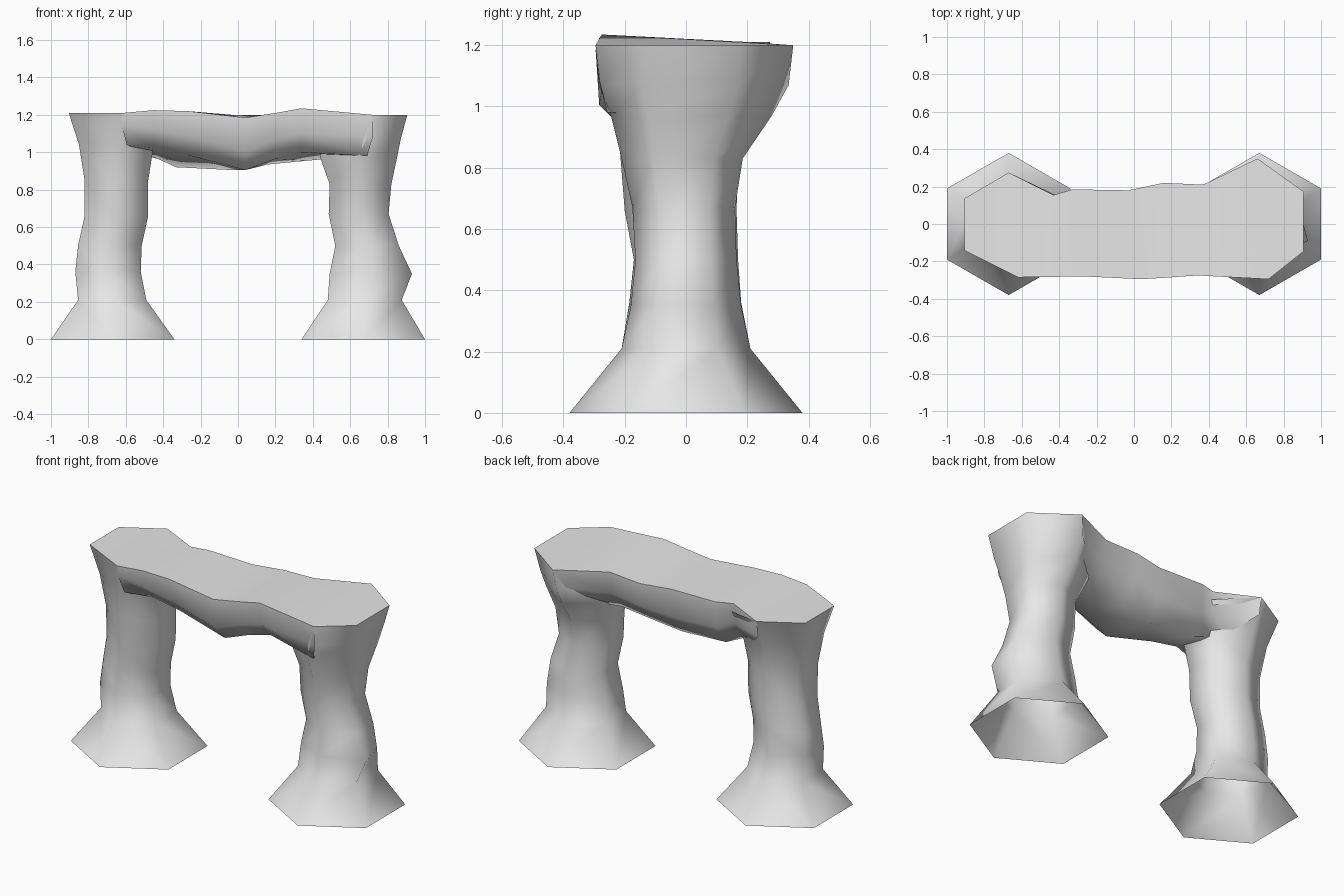
import bpy
import bmesh

cube = bpy.data.objects.get("Cube")
if cube:
    bpy.data.objects.remove(cube, do_unlink=True)

stone = bpy.data.materials.new("grey_stone")
stone.use_nodes = True
GREY = (0.8, 0.8, 0.8, 1)
stone.diffuse_color = GREY
stone.node_tree.nodes["Principled BSDF"].inputs["Base Color"].default_value = GREY


def finish(name, bm, up=False):
    """Turn a bmesh into a smooth stone object."""
    bmesh.ops.recalc_face_normals(bm, faces=bm.faces)
    if up and sum(f.normal.z for f in bm.faces) < 0:
        bmesh.ops.reverse_faces(bm, faces=bm.faces)
    for f in bm.faces:
        f.smooth = True
    mesh = bpy.data.meshes.new(name)
    bm.to_mesh(mesh)
    bm.free()
    mesh.materials.append(stone)
    obj = bpy.data.objects.new(name, mesh)
    bpy.context.collection.objects.link(obj)
    return obj


def loft(name, rings, closed):
    """Skin consecutive rings with quads, leaving the ends open."""
    bm = bmesh.new()
    loops = [[bm.verts.new(p) for p in ring] for ring in rings]
    count = len(loops[0])
    for a, b in zip(loops, loops[1:]):
        for i in range(count if closed else count - 1):
            j = (i + 1) % count
            bm.faces.new((a[i], a[j], b[j], b[i]))
    return finish(name, bm)


def pillar_ring(z, outer, inner, front, back, twist=0, bump=0, drop=0):
    """Six-sided section with corners at the front and back."""
    mid = (outer + inner) / 2
    return [(mid + twist, front, z),
            (outer + bump, front / 2, z), (outer, back / 2, z),
            (mid - twist, back, z),
            (inner, back / 2, z - drop), (inner, front / 2, z - drop)]


# Pillars: height, outer x, inner x, front y, back y
right_rows = [
    (0, -1, -.34, -.38, .38), (.21, -.855, -.49, -.21, .21),
    (.36, -.87, -.52, -.185, .18), (.5, -.855, -.515, -.17, .17),
    (.66, -.82, -.48, -.2, .165), (.85, -.82, -.48, -.215, .17),
    (1.04, -.85, -.45, -.25, .21, .02), (1.21, -.905, -.385, -.285, .275, .025, 0, .06)]
left_rows = [
    (0, 1, .34, -.38, .38), (.21, .875, .48, -.21, .21),
    (.35, .88, .49, -.18, .18, 0, .05), (.5, .86, .52, -.165, .165),
    (.67, .805, .485, -.175, .16), (.83, .82, .49, -.21, .185),
    (.97, .85, .44, -.245, .28), (1.07, .87, .45, -.285, .335, .02),
    (1.2, .905, .475, -.295, .35, .03, 0, .06)]
right_rings = [pillar_ring(*r) for r in right_rows]
left_rings = [pillar_ring(*r) for r in left_rows]
loft("right_pillar", right_rings, True)
loft("left_pillar", left_rings, True)

# Lintel stations: front x, y, top z, bottom z, then the same for the back
stations = [
    (-.62, -.285, 1.21, 1.04, -.67, .275, 1.21, .99),
    (-.45, -.283, 1.225, 1.02, -.43, .155, 1.21, .965),
    (-.27, -.28, 1.22, .985, -.33, .185, 1.205, .92),
    (.04, -.295, 1.185, .905, -.03, .18, 1.2, .905),
    (.2, -.285, 1.21, .965, .16, .22, 1.2, .935),
    (.34, -.275, 1.235, 1.0, .37, .21, 1.21, .955),
    (.72, -.295, 1.2, .98, .66, .35, 1.2, .97)]


def lintel_section(i):
    fx, fy, ft, fb, bx, by, bt, bb = stations[i]
    end = i in (0, len(stations) - 1)
    inset = .87 if end else .62
    return [(fx, fy, ft), (fx, fy * .96, fb + .1),
            (fx * (.96 if end else 1), fy * inset, fb),
            (bx * (.8 if end else 1), by * .45, bb),
            (bx, by * .93, bb + .12), (bx, by, bt)]


sections = [lintel_section(i) for i in range(len(stations))]
loft("lintel", sections, False)

# Top slab: a strip between both lintel edges, with an angular cap at each end
bm = bmesh.new()
front = [bm.verts.new(s[0]) for s in sections]
back = [bm.verts.new(s[-1]) for s in sections]
for i in range(len(sections) - 1):
    bm.faces.new((front[i], front[i + 1], back[i + 1], back[i]))
for k, ring in ((0, right_rings[-1]), (-1, left_rings[-1])):
    bm.faces.new((front[k], bm.verts.new(ring[1]), bm.verts.new(ring[2]), back[k]))
finish("lintel_top", bm, up=True)
